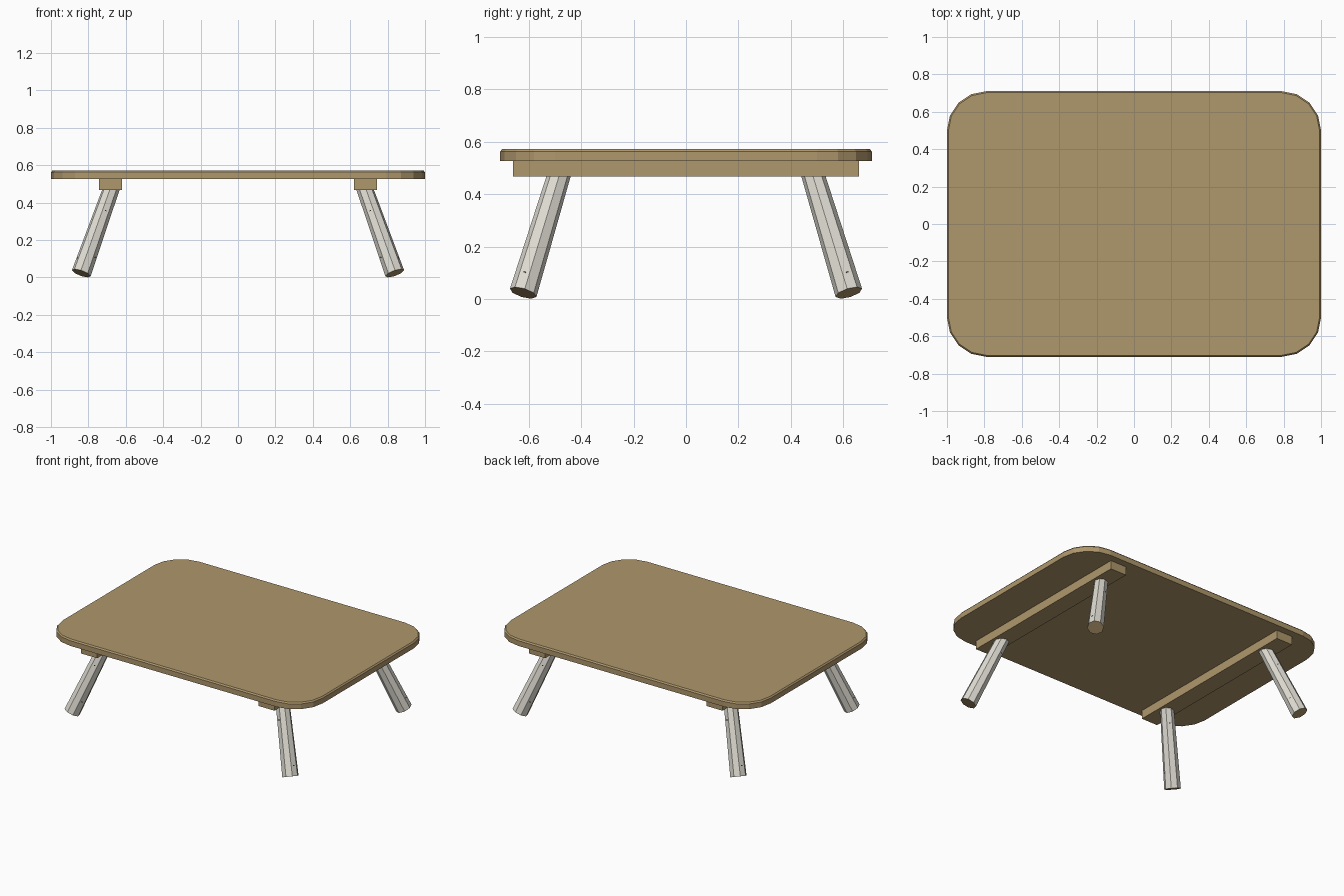
import bpy, bmesh, math
from mathutils import Matrix, Vector

if "Cube" in bpy.data.objects:
    bpy.data.objects.remove(bpy.data.objects["Cube"])


def material(name, rgb):
    m = bpy.data.materials.new(name)
    m.diffuse_color = (*rgb, 1.0)
    m.use_nodes = True
    m.node_tree.nodes["Principled BSDF"].inputs["Base Color"].default_value = m.diffuse_color
    return m


wood = material("oak wood", (0.43, 0.31, 0.15))
bark = material("pale bark", (0.72, 0.70, 0.63))
knot = material("dark knot", (0.03, 0.025, 0.02))


def finish(bm, name, mats):
    me = bpy.data.meshes.new(name)
    bm.to_mesh(me)
    bm.free()
    for m in mats:
        me.materials.append(m)
    ob = bpy.data.objects.new(name, me)
    bpy.context.collection.objects.link(ob)
    return ob


def rounded_outline(hx, hy, r, inset=0.0, seg=4):
    pts = []
    for k, (sx, sy) in enumerate(((1, 1), (-1, 1), (-1, -1), (1, -1))):
        for i in range(seg + 1):
            a = math.pi / 2 * (k + i / seg)
            pts.append((sx * (hx - r) + (r - inset) * math.cos(a),
                        sy * (hy - r) + (r - inset) * math.sin(a)))
    return pts


# table top: rounded slab with a small chamfer on the upper edge
bm = bmesh.new()
rings = []
for z, inset in ((0.527, 0.0), (0.563, 0.0), (0.572, 0.008)):
    rings.append([bm.verts.new((x, y, z))
                  for x, y in rounded_outline(1.0, 0.71, 0.21, inset)])
n = len(rings[0])
for lo, hi in zip(rings, rings[1:]):
    for i in range(n):
        j = (i + 1) % n
        bm.faces.new((lo[i], lo[j], hi[j], hi[i]))
bm.faces.new(rings[0][::-1])
bm.faces.new(rings[-1])
finish(bm, "table_top", [wood])

# two support rails running front to back
for side, sx in (("left", -1), ("right", 1)):
    bm = bmesh.new()
    bmesh.ops.create_cube(bm, size=1.0, matrix=Matrix.Translation((sx * 0.681, 0, 0.4975))
                          @ Matrix.Diagonal((0.124, 1.32, 0.059, 1)))
    finish(bm, side + "_rail", [wood])

# splayed, tapered legs with cut wood ends and a few tiny bark knots
SIDES, R_FOOT, R_TOP = 8, 0.053, 0.044
foot, head = Vector((0.838, 0.622, 0.023)), Vector((0.672, 0.480, 0.49))
axis = head - foot
place = Matrix.Translation((foot + head) / 2) @ axis.to_track_quat('Z', 'Y').to_matrix().to_4x4()


def leg(name, sx, sy):
    bm = bmesh.new()
    bmesh.ops.create_cone(bm, cap_ends=True, segments=SIDES, radius1=R_FOOT,
                          radius2=R_TOP, depth=axis.length)
    for f in bm.faces:
        f.material_index = 0 if abs(f.normal.z) < 0.5 else 1
    # knots sit flat on the middle of a facet
    sides = [f for f in bm.faces if f.material_index == 0]
    for f, t in ((sides[0], -0.37), (sides[3], 0.3), (sides[5], -0.3), (sides[6], 0.2)):
        c = f.calc_center_median()
        c += Vector((c.x, c.y, 0)) * ((R_TOP - R_FOOT) / (R_FOOT + R_TOP) * 2 * t)
        c.z = t * axis.length
        rot = Matrix.Rotation(math.atan2(c.y, c.x), 4, 'Z')
        made = bmesh.ops.create_cube(bm, size=1.0, matrix=Matrix.Translation(c) @ rot
                                     @ Matrix.Diagonal((0.002, 0.010, 0.005, 1)))
        for kf in {q for v in made["verts"] for q in v.link_faces}:
            kf.material_index = 2
    bm.transform(Matrix.Diagonal((sx, sy, 1, 1)) @ place)
    if sx * sy < 0:
        bmesh.ops.reverse_faces(bm, faces=bm.faces[:])
    finish(bm, name, [bark, wood, knot])


for side, sx in (("left", -1), ("right", 1)):
    for end, sy in (("front", -1), ("back", 1)):
        leg(end + "_" + side + "_leg", sx, sy)
